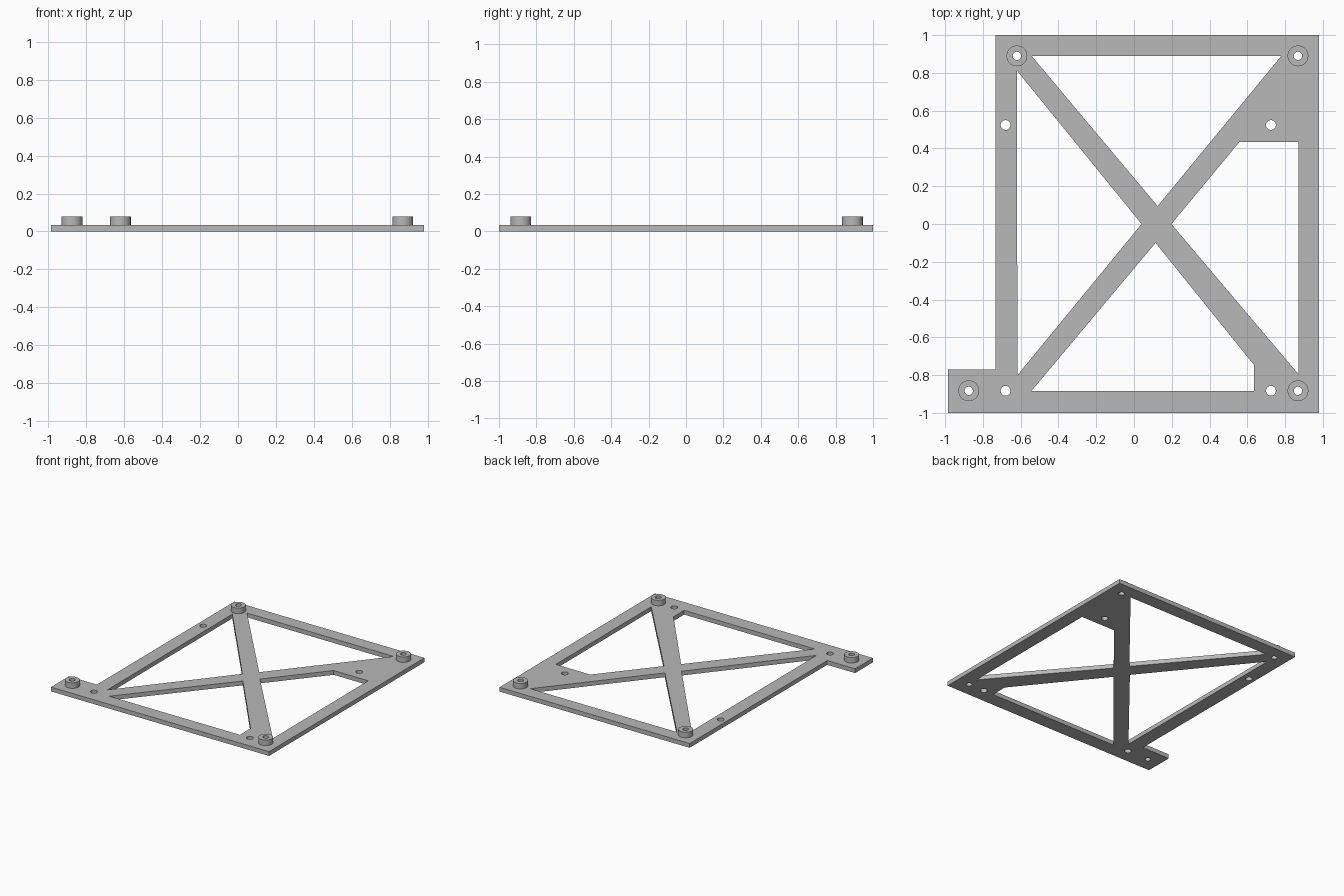
import bpy
import math

cube = bpy.data.objects.get("Cube")
if cube:
    bpy.data.objects.remove(cube, do_unlink=True)

GREY = bpy.data.materials.new("matte_grey")
GREY.use_nodes = True
GREY.diffuse_color = (0.48, 0.48, 0.48, 1)
GREY.node_tree.nodes["Principled BSDF"].inputs["Base Color"].default_value = (0.48, 0.48, 0.48, 1)

PLATE_TOP = 0.035
POST_TOP = 0.08
BORE = 0.022
SCREW = 0.026


def circle(center, radius, sides=40):
    """Points of a closed round loop."""
    return [(center[0] + radius * math.cos(math.tau * i / sides),
             center[1] + radius * math.sin(math.tau * i / sides)) for i in range(sides)]


def extruded(name, loops, z0, z1):
    """Solid from an outer loop and hole loops, between two heights."""
    curve = bpy.data.curves.new(name, 'CURVE')
    curve.dimensions = '2D'
    curve.fill_mode = 'BOTH'
    curve.extrude = (z1 - z0) / 2
    for loop in loops:
        spline = curve.splines.new('POLY')
        spline.points.add(len(loop) - 1)
        for point, (x, y) in zip(spline.points, loop):
            point.co = (x, y, 0, 1)
        spline.use_cyclic_u = True
    curve.materials.append(GREY)
    obj = bpy.data.objects.new(name, curve)
    obj.location.z = (z0 + z1) / 2
    bpy.context.collection.objects.link(obj)
    bpy.ops.object.select_all(action='DESELECT')
    obj.select_set(True)
    bpy.context.view_layer.objects.active = obj
    bpy.ops.object.convert(target='MESH')
    obj = bpy.context.object
    obj.name = name
    bpy.ops.object.shade_smooth_by_angle(angle=math.radians(30))
    return obj


# Plate outline with the tab at the front right corner
outline = [(-0.985, -1), (0.98, -1), (0.98, 1), (-0.733, 1), (-0.733, -0.77), (-0.985, -0.77)]

# Four openings that leave the border, the crossed braces and the gussets
windows = [
    [(-0.542, 0.89), (0.78, 0.89), (0.125, 0.095)],
    [(-0.62, 0.812), (0.04, 0), (-0.617, -0.8)],
    [(-0.542, -0.883), (0.114, -0.1), (0.635, -0.746), (0.635, -0.883)],
    [(0.198, 0), (0.558, 0.434), (0.87, 0.434), (0.87, -0.794)],
]

posts = {
    "back_right_post": (-0.62, 0.89),
    "back_left_post": (0.868, 0.89),
    "front_right_post": (-0.875, -0.883),
    "front_left_post": (0.868, -0.883),
}
screw_holes = [(-0.68, 0.524), (0.725, 0.524), (-0.68, -0.883), (0.725, -0.883)]

# Mounting plate
holes = [circle(c, BORE) for c in posts.values()] + [circle(c, SCREW) for c in screw_holes]
extruded("mounting_plate", [outline] + windows + holes, 0, PLATE_TOP)

# Hollow standoff posts
for name, center in posts.items():
    extruded(name, [circle(center, 0.055), circle(center, BORE)], PLATE_TOP, POST_TOP)
